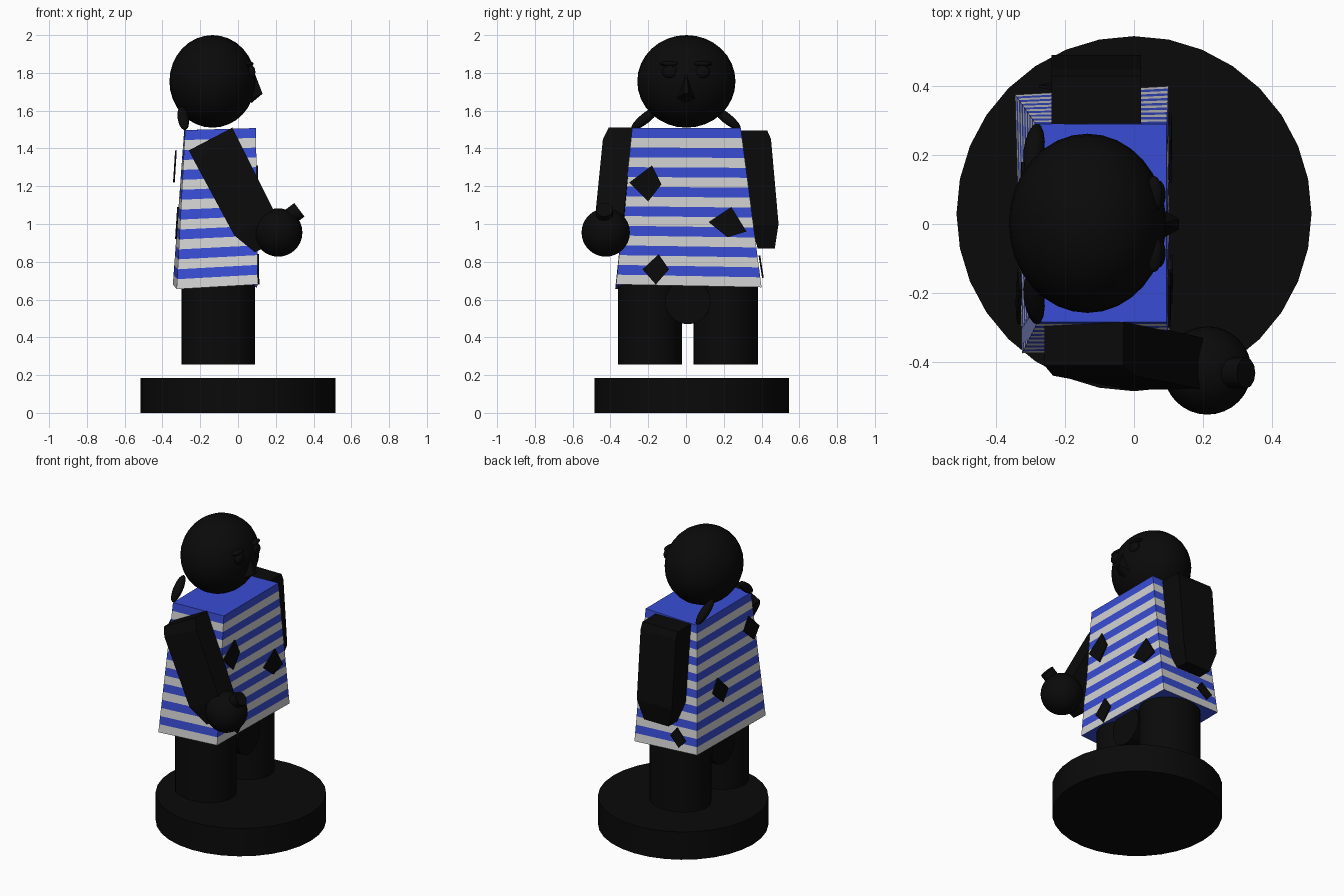
import bpy, bmesh
from math import pi
from mathutils import Vector, Matrix

cube = bpy.data.objects.get("Cube")
if cube:
    bpy.data.objects.remove(cube, do_unlink=True)


def material(name, rgb):
    m = bpy.data.materials.new(name)
    m.use_nodes = True
    m.diffuse_color = (*rgb, 1)
    m.node_tree.nodes["Principled BSDF"].inputs["Base Color"].default_value = (*rgb, 1)
    return m


BLACK = material("black", (0.003, 0.003, 0.003))
BLUE = material("blue", (0.04, 0.075, 0.66))
WHITE = material("white", (0.65, 0.65, 0.65))


def finish(bm, name, mats, smooth=False):
    bmesh.ops.recalc_face_normals(bm, faces=bm.faces)
    mesh = bpy.data.meshes.new(name)
    bm.to_mesh(mesh)
    bm.free()
    for m in mats:
        mesh.materials.append(m)
    ob = bpy.data.objects.new(name, mesh)
    bpy.context.collection.objects.link(ob)
    if smooth:
        bpy.ops.object.select_all(action='DESELECT')
        ob.select_set(True)
        bpy.context.view_layer.objects.active = ob
        bpy.ops.object.shade_smooth_by_angle(angle=0.7)
    return ob


def placed(loc, size, rot=None):
    r = rot.to_matrix().to_4x4() if rot else Matrix()
    return Matrix.Translation(loc) @ r @ Matrix.Diagonal((*size, 1))


def ball(name, loc, size, rot=None, seg=32):
    bm = bmesh.new()
    bmesh.ops.create_uvsphere(bm, u_segments=seg, v_segments=seg // 2, radius=1,
                              matrix=placed(loc, size, rot))
    return finish(bm, name, [BLACK], True)


def cylinder(name, loc, size, rot=None, seg=32, smooth=True):
    bm = bmesh.new()
    bmesh.ops.create_cone(bm, cap_ends=True, segments=seg, radius1=1, radius2=1,
                          depth=1, matrix=placed(loc, size, rot))
    return finish(bm, name, [BLACK], smooth)


def loft(name, sections, mats=(BLACK,), stripes=False):
    """Skin a stack of four-cornered sections; stripes alternate the bands."""
    bm = bmesh.new()
    rings = [[bm.verts.new(p) for p in s] for s in sections]
    for i, (a, b) in enumerate(zip(rings, rings[1:])):
        for k in range(4):
            f = bm.faces.new((a[k], a[k - 1], b[k - 1], b[k]))
            f.material_index = i % 2 if stripes else 0
    bm.faces.new(rings[0])
    bm.faces.new(rings[-1])
    return finish(bm, name, mats)


def plate(name, points, thickness):
    """Thin patch from outline points, extruded along a vector."""
    bm = bmesh.new()
    face = bm.faces.new([bm.verts.new(p) for p in points])
    out = bmesh.ops.extrude_face_region(bm, geom=[face])
    for v in out["geom"]:
        if isinstance(v, bmesh.types.BMVert):
            v.co += Vector(thickness)
    return finish(bm, name, [BLACK])


# Round stand and legs
cylinder("base", (0, 0.03, 0.0925), (0.515, 0.515, 0.185), seg=32)
for side, y in (("right", -0.19), ("left", 0.21)):
    cylinder(side + "_leg", (-0.105, y, 0.475), (0.195, 0.17, 0.44))
cylinder("hips", (-0.105, 0.01, 0.59), (0.12, 0.12, 0.36),
         Matrix.Rotation(pi / 2, 3, 'Y').to_quaternion())

# Striped tunic, widening to a slightly uneven hem
top = [Vector(p) for p in ((-0.285, 0.29, 1.497), (-0.28, -0.285, 1.497),
                           (0.095, -0.285, 1.508), (0.095, 0.29, 1.508))]
hem = [Vector(p) for p in ((-0.345, 0.375, 0.68), (-0.325, -0.375, 0.655),
                           (0.105, -0.37, 0.68), (0.1, 0.4, 0.665))]
bands = 16
loft("tunic", [[a.lerp(b, i / bands) for a, b in zip(top, hem)] for i in range(bands + 1)],
     (BLUE, WHITE), stripes=True)

# Patches on the tunic
front_patches = (((-0.18, 1.31), (-0.13, 1.21), (-0.2, 1.12), (-0.3, 1.22)),
                 ((0.24, 1.09), (0.32, 0.96), (0.22, 0.93), (0.12, 1.01)),
                 ((-0.145, 0.84), (-0.09, 0.76), (-0.16, 0.68), (-0.23, 0.76)))
for i, outline in enumerate(front_patches):
    plate(f"front_patch_{i + 1}", [(0.113 - 0.012 * z, y, z) for y, z in outline], (0.008, 0, 0))
diamond = ((0.02, 0.09), (0.08, 0.01), (-0.02, -0.08), (-0.08, -0.01))
for i, (y, z, gap) in enumerate(((-0.21, 1.3, 0.03), (0.1, 1.0, 0.0))):
    pts = [(-0.383 + 0.064 * (z + v) - gap, y + u, z + v) for u, v in diamond]
    plate(f"back_patch_{i + 1}", pts, (-0.009, 0, 0))
plate("side_patch", [(-0.22 + u * 0.7, 0.548 - 0.2 * 0.77 - 0.11 * v, 0.77 + v * 0.7)
                     for u, v in diamond], (0, 0.009, 0))


# Arms: rectangles given by an x-z edge and a y range
def slab(a, b, y0, y1):
    return [(a[0], y0, a[1]), (b[0], y0, b[1]), (b[0], y1, b[1]), (a[0], y1, a[1])]


loft("right_arm", [slab((-0.26, 1.39), (-0.03, 1.51), -0.41, -0.285),
                   slab((-0.235, 1.34), (0.0, 1.45), -0.44, -0.285),
                   slab((-0.02, 0.94), (0.2, 1.05), -0.48, -0.33),
                   slab((0.09, 0.85), (0.19, 0.9), -0.46, -0.36)])
loft("left_arm", [slab((-0.24, 1.495), (0.02, 1.495), 0.285, 0.43),
                  slab((-0.24, 1.45), (0.02, 1.45), 0.285, 0.45),
                  slab((-0.24, 1.0), (0.02, 1.0), 0.34, 0.49),
                  slab((-0.2, 0.87), (-0.02, 0.87), 0.38, 0.47)])

# Hand holding a short peg
ball("right_hand", (0.213, -0.425, 0.955), (0.128, 0.12 + 0.008, 0.128))
cylinder("peg", (0.285, -0.432, 1.045), (0.045, 0.045, 0.1),
         Vector((0.8, 0, 0.6)).to_track_quat('Z', 'Y'), seg=12)

# Head and face
ball("head", (-0.135, 0.002, 1.755), (0.228, 0.26, 0.245))
bm = bmesh.new()
nose = [bm.verts.new(p) for p in ((0.08, 0, 1.82), (0.13, 0.015, 1.69), (0.13, -0.015, 1.69),
                                  (0.06, 0.055, 1.66), (0.06, -0.055, 1.66), (0.07, 0, 1.64))]
bmesh.ops.convex_hull(bm, input=nose)
finish(bm, "nose", [BLACK])
for side, s in (("right", -1), ("left", 1)):
    ball(side + "_eye", (0.07, s * 0.085, 1.805), (0.022, 0.042, 0.035), seg=16)
    ball(side + "_brow", (0.058, s * 0.085, 1.848), (0.024, 0.055, 0.014), seg=16)
    # Pigtail hanging out from the back of the head
    ball(side + "_pigtail", (-0.29, s * 0.215, 1.56), (0.028, 0.03, 0.095),
         Vector((0.1, s * 0.75, -0.6)).to_track_quat('Z', 'X'), seg=16)
